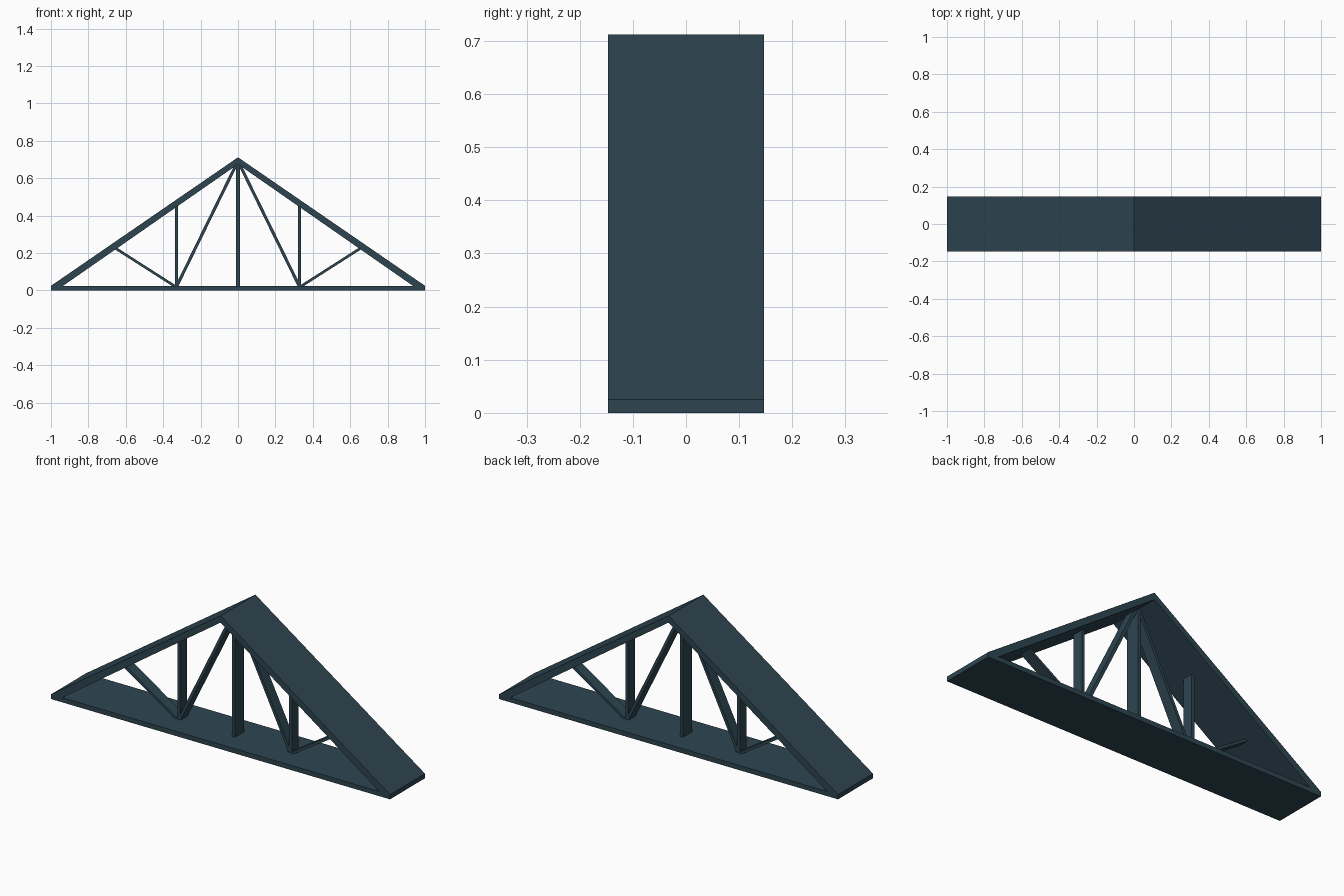
import bpy
import bmesh
from mathutils import Vector

if "Cube" in bpy.data.objects:
    bpy.data.objects.remove(bpy.data.objects["Cube"])

slate = bpy.data.materials.new("dark slate blue")
slate.diffuse_color = (0.027, 0.059, 0.081, 1)
slate.use_nodes = True
slate.node_tree.nodes["Principled BSDF"].inputs["Base Color"].default_value = slate.diffuse_color


def extrude_profile(name, points, depth):
    """Prism from an x-z outline, centred on y = 0."""
    bm = bmesh.new()
    face = bm.faces.new([bm.verts.new((x, -depth / 2, z)) for x, z in points])
    ext = bmesh.ops.extrude_face_region(bm, geom=[face])
    verts = [v for v in ext["geom"] if isinstance(v, bmesh.types.BMVert)]
    bmesh.ops.translate(bm, verts=verts, vec=(0, depth, 0))
    bmesh.ops.recalc_face_normals(bm, faces=bm.faces)
    mesh = bpy.data.meshes.new(name)
    bm.to_mesh(mesh)
    bm.free()
    mesh.materials.append(slate)
    obj = bpy.data.objects.new(name, mesh)
    bpy.context.collection.objects.link(obj)
    return obj


def strut(name, start, end, width, depth):
    """Straight bar between two x-z points."""
    a, b = Vector(start), Vector(end)
    d = (b - a).normalized()
    n = Vector((-d.y, d.x)) * width / 2
    return extrude_profile(name, [a - n, b - n, b + n, a + n], depth)


DEPTH = 0.294
BASE = 0.025

# Bottom chord and central post
extrude_profile("bottom_chord", [(-1, 0), (1, 0), (1, BASE), (-1, BASE)], DEPTH)
strut("king_post", (0, 0.015), (0, 0.69), 0.019, 0.077)

# Mirrored rafters and web members
for side, s in (("left", -1), ("right", 1)):
    extrude_profile(side + "_rafter",
                    [(s, BASE), (0, 0.712), (0, 0.675), (s * 0.935, BASE)], DEPTH)
    foot = (s * 0.33, 0.018)
    strut(side + "_side_post", foot, (s * 0.33, 0.465), 0.016, 0.058)
    strut(side + "_long_brace", foot, (s * 0.005, 0.682), 0.016, 0.058)
    strut(side + "_short_brace", foot, (s * 0.66, 0.229), 0.014, 0.058)
